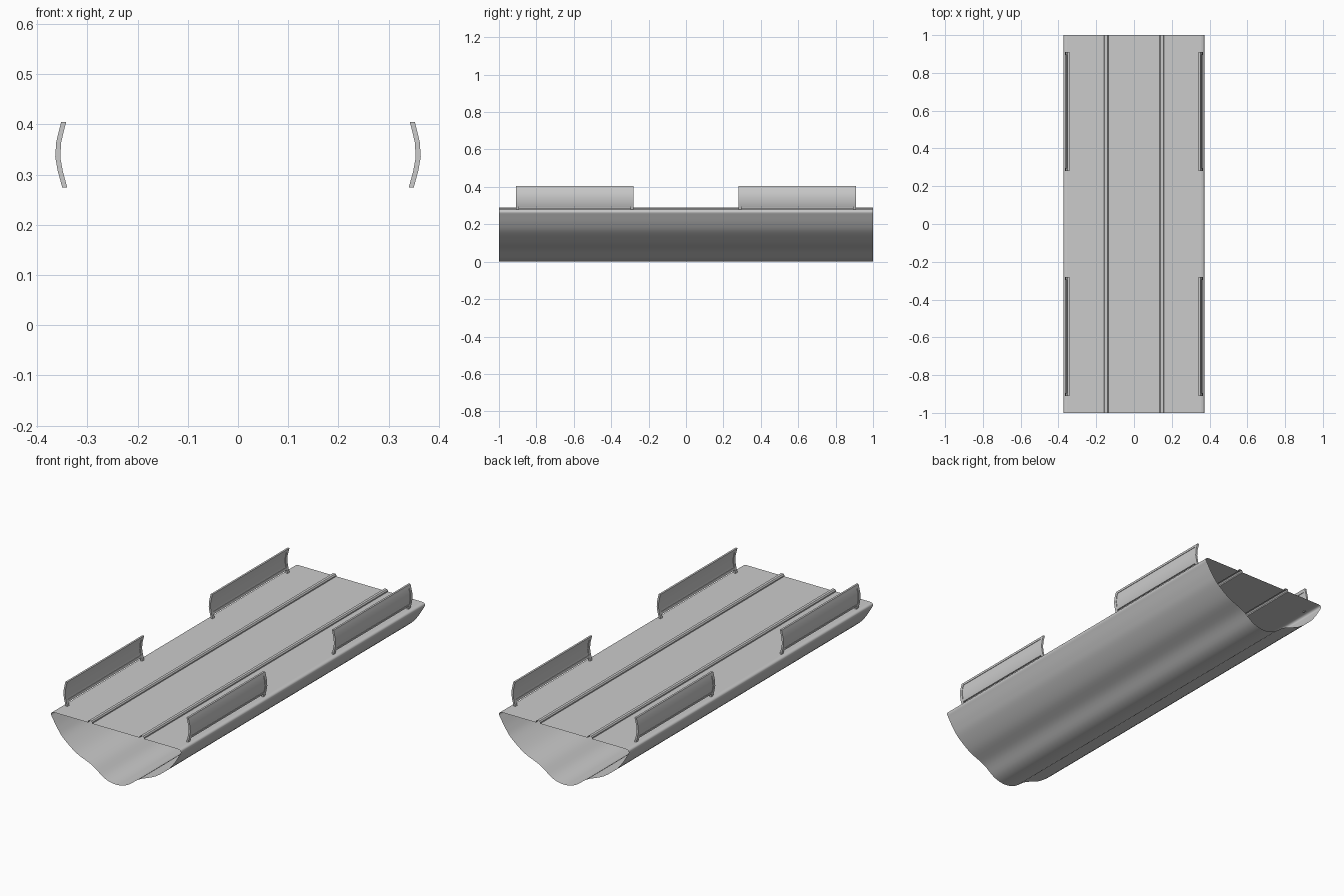
import bpy, bmesh
from mathutils import Vector

if "Cube" in bpy.data.objects:
    bpy.data.objects.remove(bpy.data.objects["Cube"])


def loft(name, section, y0, y1, closed=False):
    """Extrude an (x, z) section along y; closed sections get end caps."""
    bm = bmesh.new()
    a = [bm.verts.new((x, y0, z)) for x, z in section]
    b = [bm.verts.new((x, y1, z)) for x, z in section]
    n = len(section)
    for i in range(n if closed else n - 1):
        j = (i + 1) % n
        bm.faces.new((a[i], a[j], b[j], b[i]))
    if closed:
        bm.faces.new(a[::-1])
        bm.faces.new(b)
        bmesh.ops.recalc_face_normals(bm, faces=bm.faces)
    mesh = bpy.data.meshes.new(name)
    bm.to_mesh(mesh)
    bm.free()
    ob = bpy.data.objects.new(name, mesh)
    bpy.context.collection.objects.link(ob)
    bpy.ops.object.select_all(action='DESELECT')
    ob.select_set(True)
    bpy.context.view_layer.objects.active = ob
    bpy.ops.object.shade_smooth_by_angle(angle=0.6)
    return ob


def spline(pts, steps=5):
    """Catmull-Rom curve through the points."""
    p = [Vector(q) for q in pts]
    p = [p[0]] + p + [p[-1]]
    out = []
    for i in range(1, len(p) - 2):
        for k in range(steps):
            t = k / steps
            out.append(0.5 * (2 * p[i] + (p[i + 1] - p[i - 1]) * t
                       + (2 * p[i - 1] - 5 * p[i] + 4 * p[i + 1] - p[i + 2]) * t * t
                       + (3 * p[i] - p[i - 1] - 3 * p[i + 1] + p[i + 2]) * t ** 3))
    return [tuple(q) for q in out] + [tuple(p[-1])]


# Hull: thin open-ended shell with a rounded upper lip
half = [(0.355, 0.279), (0.368, 0.275), (0.372, 0.264), (0.362, 0.245), (0.334, 0.2),
        (0.298, 0.157), (0.225, 0.102), (0.135, 0.063), (0.065, 0.015), (0, 0)]
left = [(-x, z) for x, z in half[:-1]]
loft("hull", spline(left + half[::-1])[::-1], -1, 1)

# Deck: flat sheet with two raised half-round rails
bump = [(-0.012, 0), (-0.012, 0.006), (-0.007, 0.012), (0.007, 0.012), (0.012, 0.006), (0.012, 0)]
deck = [(-0.355, 0.279)]
for cx in (-0.148, 0.148):
    deck += [(cx + x, 0.279 + z) for x, z in bump]
deck.append((0.355, 0.279))
loft("deck", deck[::-1], -1, 1)

# Side guards: bowed centre line as (x, z)
bow = [(0.345, 0.274), (0.351, 0.296), (0.354, 0.307), (0.359, 0.335),
       (0.357, 0.365), (0.351, 0.39), (0.347, 0.405)]


def strip(pts, thick, side):
    h = thick / 2
    return [(side * (x - h), z) for x, z in pts] + [(side * (x + h), z) for x, z in reversed(pts)]


for side, sname in ((-1, "left"), (1, "right")):
    for y0, y1, yname in ((-0.91, -0.28, "front"), (0.28, 0.91, "rear")):
        tag = f"{sname}_{yname}"
        # thin panel framed by end posts and two lips
        loft(f"guard_panel_{tag}", strip(bow[1:], 0.005, side), y0 + 0.01, y1 - 0.01, True)
        loft(f"guard_lower_lip_{tag}", strip(bow[1:3], 0.01, side), y0 + 0.01, y1 - 0.01, True)
        loft(f"guard_upper_lip_{tag}", strip(bow[5:], 0.01, side), y0 + 0.01, y1 - 0.01, True)
        for k, ya in enumerate((y0, y1 - 0.016)):
            loft(f"guard_post_{tag}_{k + 1}", strip(bow, 0.01, side), ya, ya + 0.016, True)
